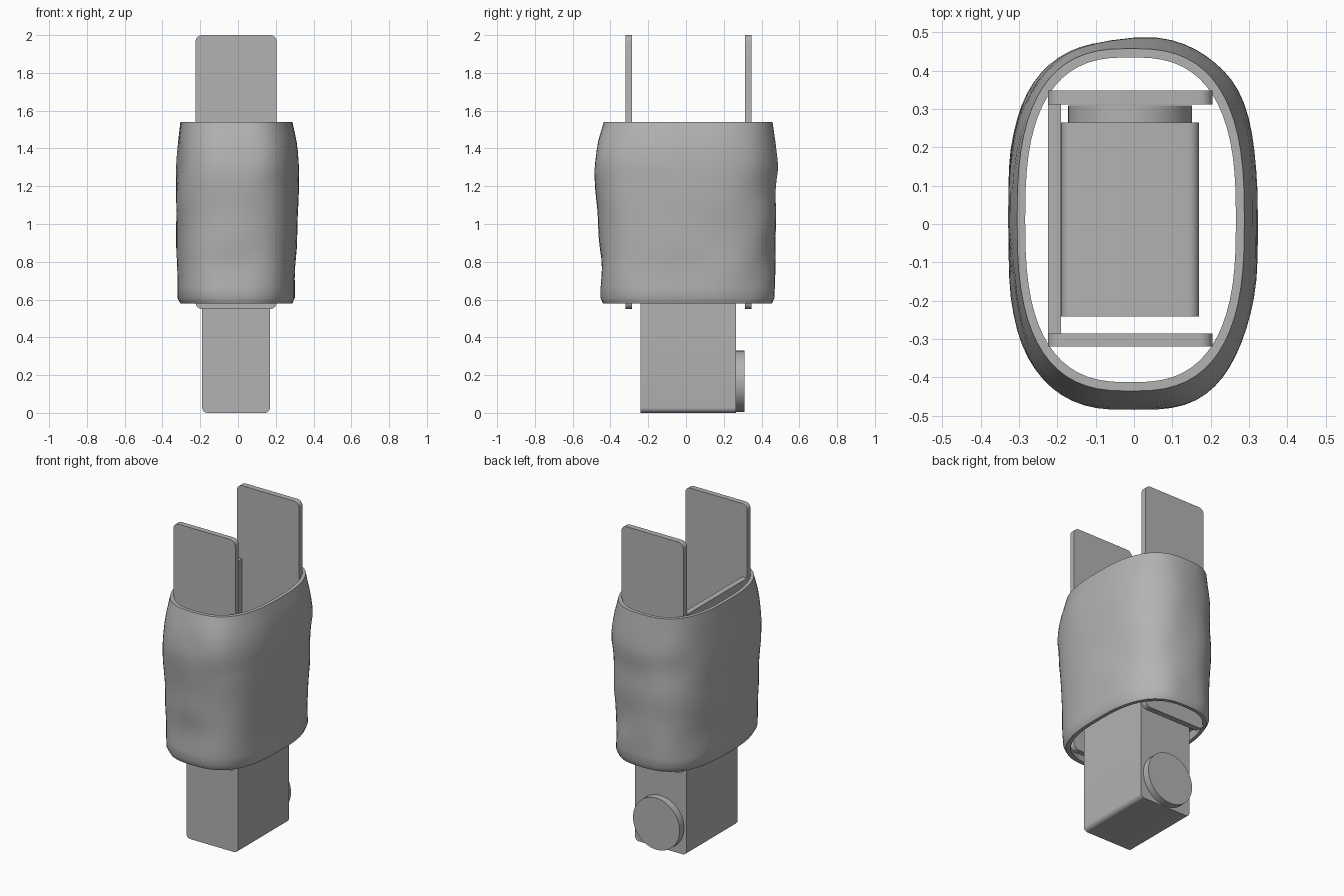
import bpy, bmesh, math
from mathutils import Vector, noise

cube = bpy.data.objects.get("Cube")
if cube:
    bpy.data.objects.remove(cube, do_unlink=True)

grey = bpy.data.materials.new("plain grey")
grey.use_nodes = True
colour = (0.45, 0.45, 0.45, 1)
grey.diffuse_color = colour
grey.node_tree.nodes["Principled BSDF"].inputs["Base Color"].default_value = colour


def finish(name, bm, angle=35):
    bmesh.ops.recalc_face_normals(bm, faces=bm.faces)
    mesh = bpy.data.meshes.new(name)
    bm.to_mesh(mesh)
    bm.free()
    mesh.materials.append(grey)
    obj = bpy.data.objects.new(name, mesh)
    bpy.context.collection.objects.link(obj)
    bpy.ops.object.select_all(action='DESELECT')
    obj.select_set(True)
    bpy.context.view_layer.objects.active = obj
    bpy.ops.object.shade_smooth_by_angle(angle=math.radians(angle))
    return obj


def slab(name, x, y, z, radius=0):
    """Box from ranges, with the four edges along y rounded."""
    bm = bmesh.new()
    bmesh.ops.create_cube(bm, size=1)
    for v in bm.verts:
        v.co = [r[0] + (c + 0.5) * (r[1] - r[0]) for c, r in zip(v.co, (x, y, z))]
    if radius:
        edges = [e for e in bm.edges
                 if abs((e.verts[0].co - e.verts[1].co).normalized().y) > 0.9]
        bmesh.ops.bevel(bm, geom=edges, offset=radius, segments=6,
                        profile=0.5, affect='EDGES')
    return finish(name, bm)


# Two upright plates and the panel joining them
plate_x = (-0.225, 0.205)
slab("front_plate", plate_x, (-0.32, -0.286), (0.55, 2.0), 0.035)
slab("back_plate", plate_x, (0.312, 0.348), (0.55, 2.0), 0.035)
slab("joining_panel", (-0.225, -0.19), (-0.286, 0.312), (0.59, 1.54))

# Lower block with a round button on its back
slab("lower_block", (-0.19, 0.17), (-0.242, 0.265), (0, 1.1), 0.028)
bm = bmesh.new()
bmesh.ops.create_cone(bm, cap_ends=True, segments=48, radius1=0.162,
                      radius2=0.162, depth=0.045)
for v in bm.verts:
    v.co = (v.co.x - 0.01, v.co.z + 0.2865, v.co.y + 0.167)
finish("round_button", bm)

# Lumpy sleeve: height, then reach to -x, +x, -y and +y
SECTIONS = [
    (0.58, 0.305, 0.288, 0.44, 0.456),
    (0.61, 0.321, 0.301, 0.452, 0.47),
    (0.80, 0.326, 0.304, 0.453, 0.471),
    (1.00, 0.332, 0.310, 0.463, 0.471),
    (1.15, 0.331, 0.322, 0.479, 0.476),
    (1.30, 0.327, 0.329, 0.490, 0.488),
    (1.42, 0.320, 0.317, 0.468, 0.472),
    (1.54, 0.305, 0.288, 0.436, 0.458),
]
INNER = (0.284, 0.266, 0.413, 0.435)
COUNT = 64


def reach_at(z):
    for a, b in zip(SECTIONS, SECTIONS[1:]):
        if z <= b[0] + 1e-6:
            t = (z - a[0]) / (b[0] - a[0])
            return [p + (q - p) * t for p, q in zip(a[1:], b[1:])]


def ring(bm, z, reach, lump=0):
    left, right, front, back = reach
    cx, cy = (right - left) / 2, (back - front) / 2
    rx, ry = (right + left) / 2, (back + front) / 2
    verts = []
    for i in range(COUNT):
        a = math.tau * i / COUNT
        c, s = math.cos(a), math.sin(a)
        x = math.copysign(abs(c) ** 0.74, c)
        y = math.copysign(abs(s) ** 0.74, s)
        p = Vector((cx + rx * x, cy + ry * y, z))
        k = 1 + lump * noise.noise(p * 4.5)
        verts.append(bm.verts.new((p.x * k, p.y * k, z)))
    return verts


bm = bmesh.new()
heights = [0.58, 0.59, 0.61] + [0.61 + 0.93 * i / 18 for i in range(1, 19)]
rings = []
for z in heights:
    fade = min(1, (z - 0.58) / 0.12, (1.54 - z) / 0.12)
    rings.append(ring(bm, z, reach_at(z), 0.03 * fade))
rings += [ring(bm, 1.54, INNER), ring(bm, 0.58, INNER)]
for lower, upper in zip(rings, rings[1:] + rings[:1]):
    for i in range(COUNT):
        j = (i + 1) % COUNT
        bm.faces.new((lower[i], lower[j], upper[j], upper[i]))
finish("sleeve", bm, 45)
